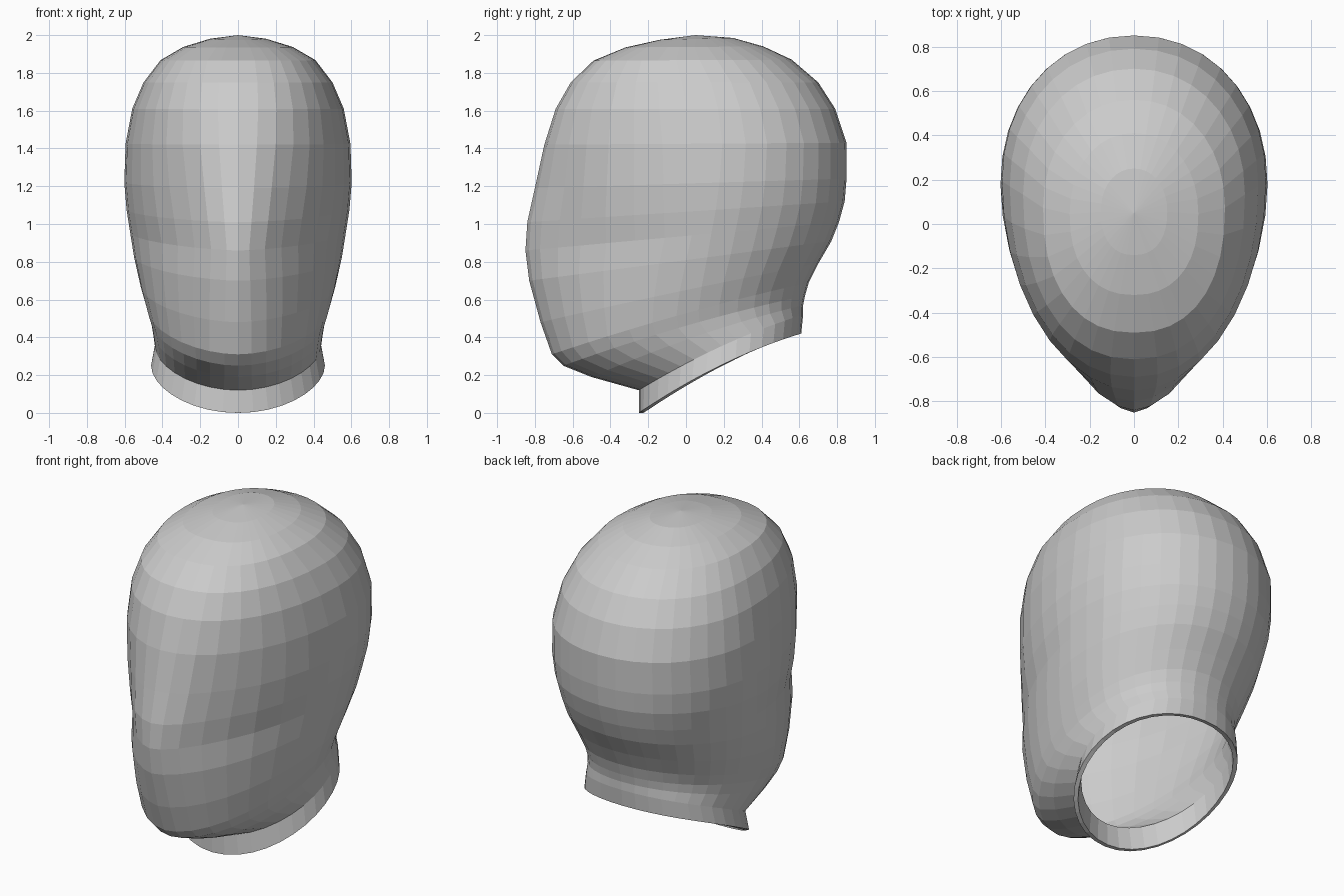
import bpy, bmesh, math
from mathutils import Vector

if "Cube" in bpy.data.objects:
    bpy.data.objects.remove(bpy.data.objects["Cube"])

SEGS = 36

# Side profile of each ring: front y, front z, back y, back z, half width
RINGS = [
    (-0.25, 0.00, 0.61, 0.42, 0.46),   # neck opening
    (-0.25, 0.12, 0.62, 0.52, 0.44),   # top of collar
    (-0.50, 0.19, 0.62, 0.57, 0.45),   # under the chin
    (-0.65, 0.25, 0.63, 0.62, 0.46),
    (-0.71, 0.31, 0.65, 0.69, 0.48),   # chin
    (-0.77, 0.48, 0.70, 0.79, 0.515),
    (-0.83, 0.70, 0.77, 0.91, 0.55),
    (-0.85, 0.86, 0.81, 1.01, 0.57),
    (-0.84, 1.01, 0.84, 1.12, 0.59),
    (-0.80, 1.19, 0.85, 1.24, 0.602),  # brow
    (-0.75, 1.42, 0.85, 1.43, 0.595),
    (-0.69, 1.61, 0.79, 1.61, 0.56),
    (-0.61, 1.75, 0.70, 1.75, 0.50),   # forehead
    (-0.49, 1.865, 0.56, 1.87, 0.41),
    (-0.32, 1.935, 0.41, 1.94, 0.29),
    (-0.14, 1.975, 0.25, 1.985, 0.15),
]


def ring_points(yf, zf, yb, zb, w):
    # widest point sits further back on long rings
    yc = (yf + yb) / 2 + 0.19 * max(0, yb - yf - 0.85)
    # front is most pointed at nose height, rounder at forehead and chin
    nf = min(2.3, 1.55 + (0.75 if zf > 0.86 else 0.55) * abs(zf - 0.86))
    bow = 0.04 * max(0, 1 - zf / 0.6)
    pts = []
    for i in range(SEGS):
        a = 2 * math.pi * i / SEGS
        c, s = math.cos(a), math.sin(a)
        e = 2 / (nf if s < 0 else 2.1)
        reach = yc - yf if s < 0 else yb - yc
        x = w * math.copysign(abs(c) ** e, c) if abs(c) > 1e-6 else 0
        y = yc + reach * math.copysign(abs(s) ** e, s) if abs(s) > 1e-6 else yc
        u = (y - yf) / (yb - yf)
        p = Vector((x, y, zf + (zb - zf) * u + bow * 4 * u * (1 - u)))
        # shallow hollow beside the face ridge
        d = Vector((abs(x) - 0.27, y + 0.62, (p.z - 1.08) * 0.8)).length
        dent = 0.02 * math.exp(-(d / 0.16) ** 2) if x else 0
        p.x -= math.copysign(dent * 0.6, x)
        p.y += dent * 0.8
        pts.append(p)
    return pts


# Hood: lofted rings closed at the crown, open at the neck
bm = bmesh.new()
rows = [[bm.verts.new(p) for p in ring_points(*r)] for r in RINGS]
for low, high in zip(rows, rows[1:]):
    for i in range(SEGS):
        j = (i + 1) % SEGS
        bm.faces.new((low[i], low[j], high[j], high[i]))
crown = bm.verts.new((0, 0.05, 2.0))
for i in range(SEGS):
    bm.faces.new((rows[-1][i], rows[-1][(i + 1) % SEGS], crown))
mesh = bpy.data.meshes.new("head_hood")
bm.to_mesh(mesh)
bm.free()
hood = bpy.data.objects.new("head_hood", mesh)
bpy.context.collection.objects.link(hood)

# Thin wall, growing inwards
wall = hood.modifiers.new("wall", 'SOLIDIFY')
wall.thickness = 0.025
wall.offset = -1
